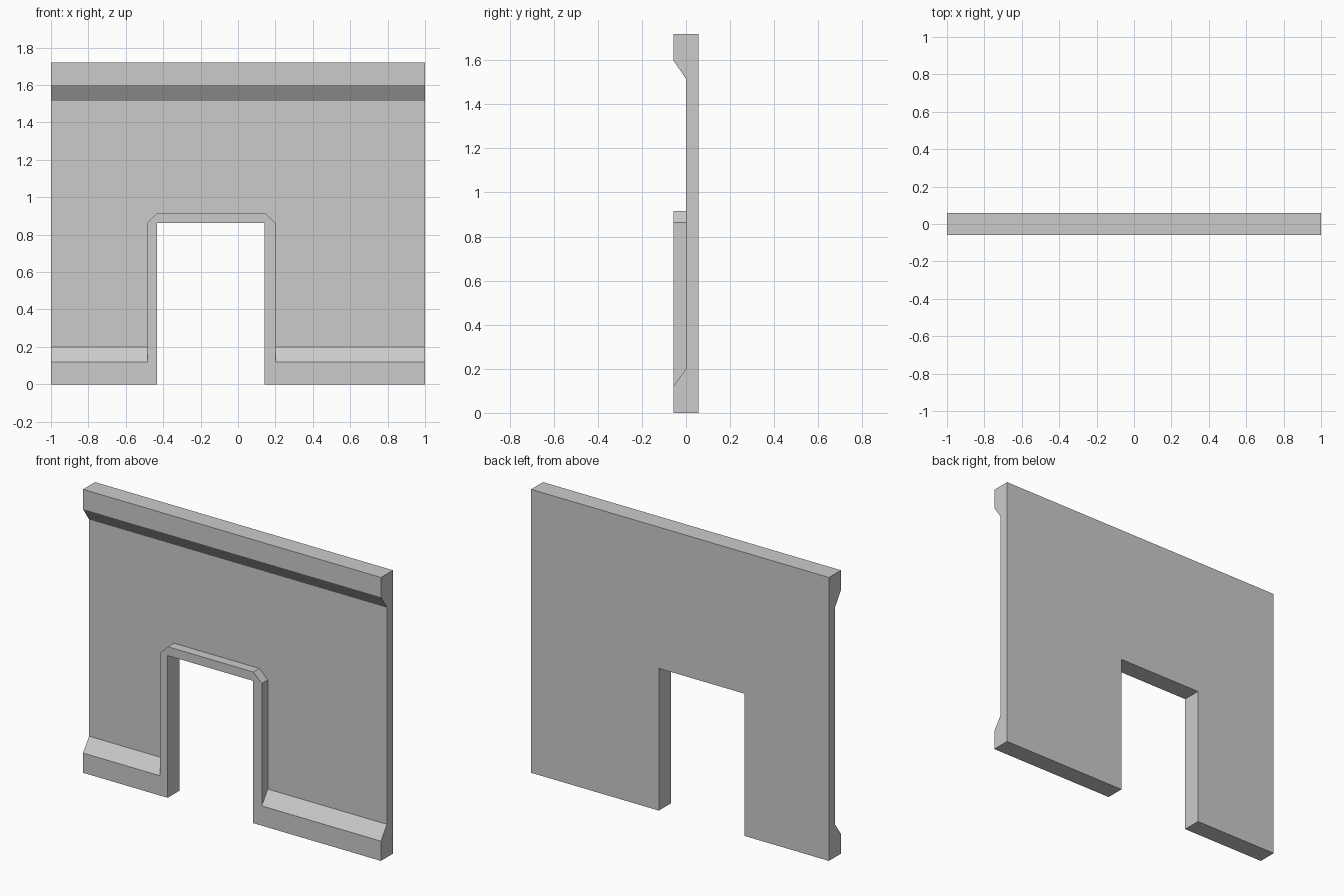
import bpy, bmesh
from mathutils import Vector

if "Cube" in bpy.data.objects:
    bpy.data.objects.remove(bpy.data.objects["Cube"])

D = 0.0575  # half depth of the wall


def prism(name, points, sweep):
    """Closed solid from a flat outline swept along a vector."""
    bm = bmesh.new()
    face = bm.faces.new([bm.verts.new(p) for p in points])
    ext = bmesh.ops.extrude_face_region(bm, geom=[face], use_keep_orig=True)
    verts = [g for g in ext["geom"] if isinstance(g, bmesh.types.BMVert)]
    bmesh.ops.translate(bm, verts=verts, vec=Vector(sweep))
    bmesh.ops.recalc_face_normals(bm, faces=bm.faces)
    mesh = bpy.data.meshes.new(name)
    bm.to_mesh(mesh)
    bm.free()
    obj = bpy.data.objects.new(name, mesh)
    bpy.context.collection.objects.link(obj)
    return obj


def combine(target, tool, operation):
    """Apply a boolean and discard its tool object."""
    mod = target.modifiers.new(operation.lower(), 'BOOLEAN')
    mod.operation, mod.object, mod.solver = operation, tool, 'EXACT'
    tool.hide_render = True
    bpy.context.view_layer.objects.active = target
    bpy.ops.object.modifier_apply(modifier=mod.name)
    bpy.data.objects.remove(tool)


# Wall panel: side profile with sloped plinth and cornice
profile = [(-D, 0), (D, 0), (D, 1.72), (-D, 1.72),
           (-D, 1.6), (0, 1.515), (0, 0.2), (-D, 0.12)]
wall = prism("door_wall", [(-1, y, z) for y, z in profile], (2, 0, 0))

# Raised door surround with clipped top corners
surround = [(-0.485, 0), (0.2, 0), (0.2, 0.863), (0.143, 0.917),
            (-0.43, 0.917), (-0.485, 0.863)]
frame = prism("door_surround", [(x, -D, z) for x, z in surround], (0, D + 0.03, 0))
combine(wall, frame, 'UNION')

# Doorway opening
opening = [(-0.432, -0.2), (0.142, -0.2), (0.142, 0.863), (-0.432, 0.863)]
cutter = prism("doorway_cutter", [(x, -0.3, z) for x, z in opening], (0, 0.6, 0))
combine(wall, cutter, 'DIFFERENCE')
